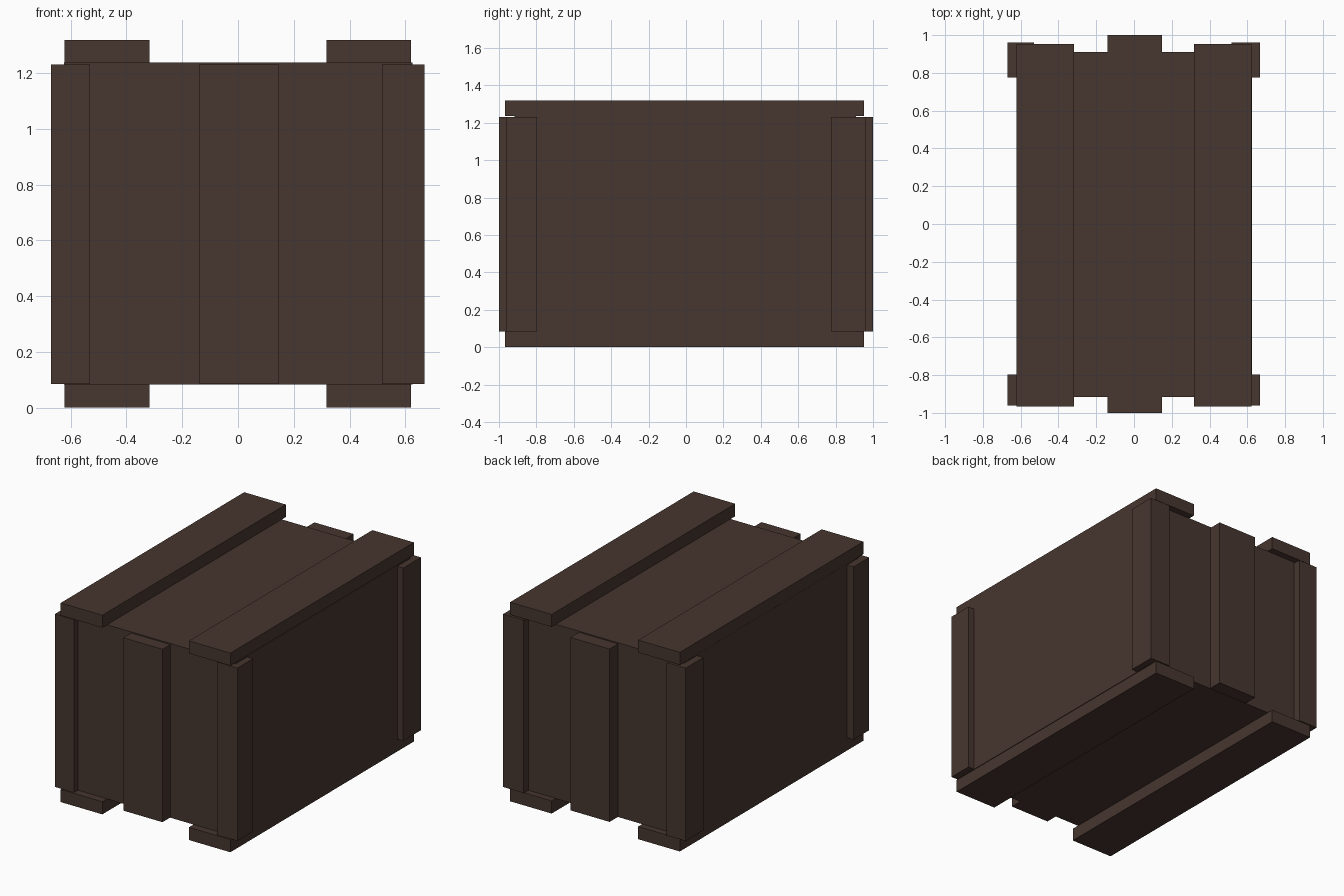
import bpy

if "Cube" in bpy.data.objects:
    bpy.data.objects.remove(bpy.data.objects["Cube"])

# Single dark wood colour
wood = bpy.data.materials.new("dark_wood")
wood.diffuse_color = (0.063, 0.037, 0.028, 1.0)
wood.use_nodes = True
wood.node_tree.nodes["Principled BSDF"].inputs["Base Color"].default_value = wood.diffuse_color


def box(name, x, y, z):
    """Box from (min, max) ranges on each axis."""
    bpy.ops.mesh.primitive_cube_add(size=1)
    ob = bpy.context.object
    ob.name = name
    for v in ob.data.vertices:
        v.co = [r[0] if c < 0 else r[1] for c, r in zip(v.co, (x, y, z))]
    ob.data.materials.append(wood)
    return ob


Z0, Z1 = 0.085, 1.23

# Crate body
box("crate_body", (-0.623, 0.625), (-0.917, 0.91), (0.083, 1.237))

# Long planks under the crate and across its lid
for side, x in (("left", (-0.622, -0.317)), ("right", (0.317, 0.621))):
    box(f"bottom_plank_{side}", x, (-0.967, 0.953), (0.0, 0.084))
    box(f"top_plank_{side}", x, (-0.967, 0.953), (1.236, 1.319))

# Corner posts
for side, x in (("left", (-0.67, -0.53)), ("right", (0.517, 0.668))):
    box(f"front_post_{side}", x, (-0.96, -0.797), (Z0, Z1))
    box(f"back_post_{side}", x, (0.775, 0.96), (Z0, Z1))

# Upright battens in the middle of both ends
box("front_batten", (-0.14, 0.147), (-1.0, -0.9), (Z0, Z1))
box("back_batten", (-0.14, 0.147), (0.89, 1.0), (Z0, Z1))
